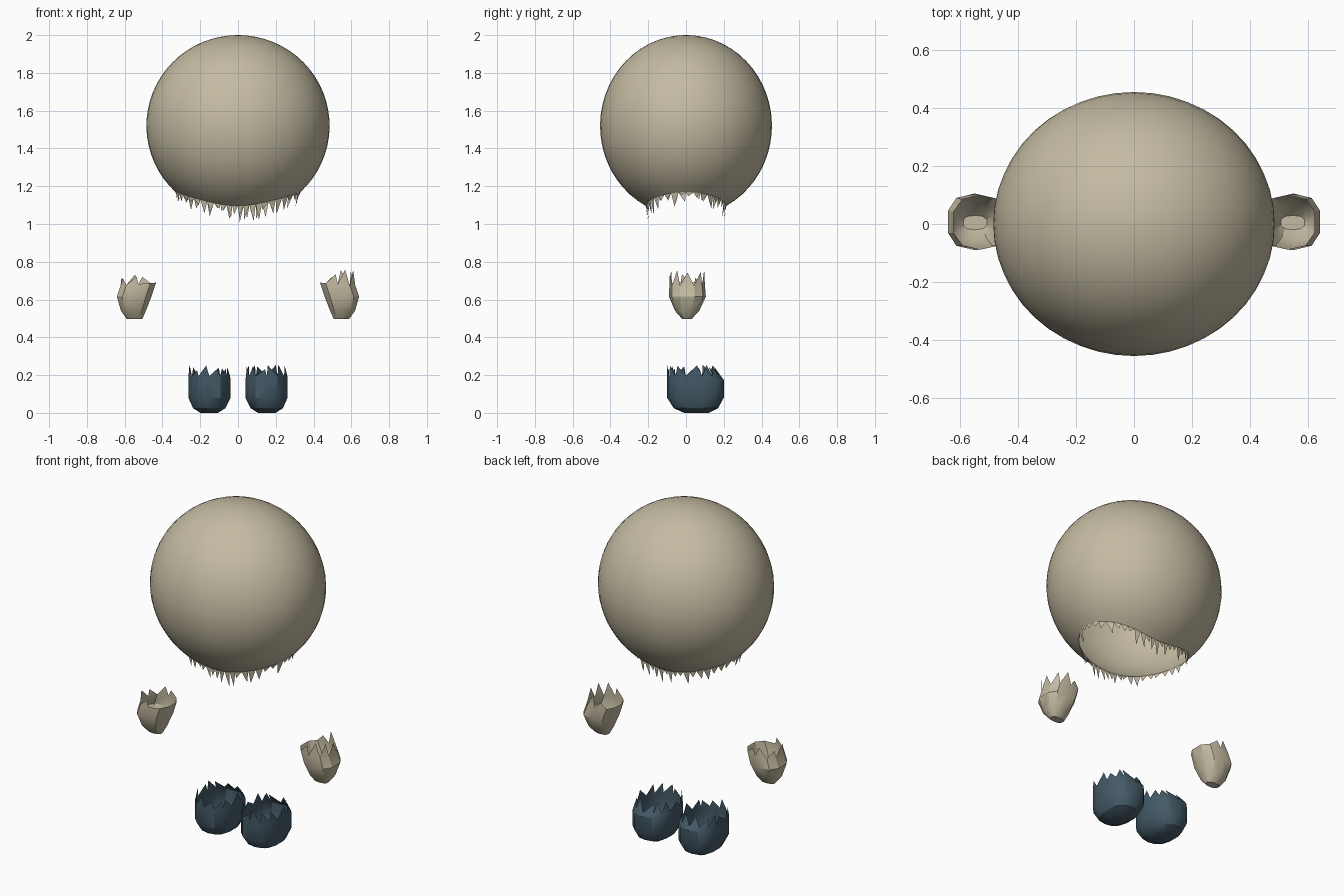
import bpy, bmesh, math, random

if "Cube" in bpy.data.objects:
    bpy.data.objects.remove(bpy.data.objects["Cube"])

random.seed(4)


def material(name, rgb):
    m = bpy.data.materials.new(name)
    m.diffuse_color = (*rgb, 1)
    m.use_nodes = True
    m.node_tree.nodes["Principled BSDF"].inputs["Base Color"].default_value = m.diffuse_color
    return m


SKIN = material("beige skin", (0.552, 0.497, 0.361))
SHOE = material("slate blue shoe", (0.058, 0.102, 0.136))


def torn_shell(name, mat, rings, tip, mirror=1):
    """Open shell: skin the rings, cap the first one, grow a torn spike on each rim edge."""
    bm = bmesh.new()
    loops = [[bm.verts.new((x * mirror, y, z)) for x, y, z in ring] for ring in rings]
    n = len(loops[0])
    bm.faces.new(loops[0])
    for a, b in zip(loops, loops[1:]):
        for i in range(n):
            j = (i + 1) % n
            bm.faces.new((a[i], a[j], b[j], b[i]))
    rim = loops[-1]
    for i in range(n):
        a, b = rim[i], rim[(i + 1) % n]
        p = a.co.lerp(b.co, random.uniform(0.1, 0.9))
        p.x *= mirror
        p = tip(p)
        if p:
            bm.faces.new((a, b, bm.verts.new((p[0] * mirror, p[1], p[2]))))
    bmesh.ops.recalc_face_normals(bm, faces=bm.faces)
    # outward from the closed end, whichever side that is
    cap = min(bm.faces, key=lambda f: (f.calc_center_median() - loops[0][0].co).length)
    outward = loops[0][0].co.z - rim[0].co.z
    if cap.normal.z * outward < 0:
        bmesh.ops.reverse_faces(bm, faces=bm.faces)
    mesh = bpy.data.meshes.new(name)
    bm.to_mesh(mesh)
    bm.free()
    mesh.materials.append(mat)
    obj = bpy.data.objects.new(name, mesh)
    bpy.context.collection.objects.link(obj)
    bpy.ops.object.select_all(action='DESELECT')
    obj.select_set(True)
    bpy.context.view_layer.objects.active = obj
    bpy.ops.object.shade_smooth_by_angle(angle=math.radians(32))
    return obj


def oval(x0, x1, y0, y1, z, n, rise=0.0):
    """Ring filling a box; rise lifts its outer (+x) side."""
    ring = []
    for i in range(n):
        a = 2 * math.pi * (i + 0.5) / n
        c, s = math.cos(a), math.sin(a)
        c, s = [math.copysign(abs(v) ** 0.8, v) for v in (c, s)]
        ring.append(((x0 + x1) / 2 + (x1 - x0) / 2 * c,
                     (y0 + y1) / 2 + (y1 - y0) / 2 * s, z + rise * c))
    return ring


# Head: ellipsoid torn open underneath, the opening reaching higher at the sides
def head_ring(t, n=48):
    ring = []
    for i in range(n):
        a = 2 * math.pi * i / n
        end = math.radians(137 + 15 * math.sin(a) ** 2)
        th = end * t
        ring.append((0.485 * math.sin(th) * math.cos(a),
                     0.455 * math.sin(th) * math.sin(a), 1.52 + 0.48 * math.cos(th)))
    return ring


def head_tip(p):
    side = abs(p.x) / 0.33
    drop = random.uniform(0.02, 0.1) * (1.0 - 0.25 * side)
    k = 1 - 0.6 * drop
    return p.x * k, p.y * k, p.z - drop


torn_shell("head", SKIN, [head_ring(max(k, 0.15) / 24) for k in range(25)], head_tip)


# Hands: small cups leaning inward, torn at the wrist
def hand_tip(p):
    if p.x < 0.48:
        return None
    return p.x, p.y, p.z + random.uniform(0.03, 0.09)


# Feet: rounded cups, torn at the ankle
def foot_tip(p):
    inset = 0.04 * max(0, (p.y - 0.05) / 0.15)
    return p.x, p.y - inset, random.uniform(0.225, 0.255)


for side, mirror in (("left", -1), ("right", 1)):
    hand = [oval(0.505, 0.590, -0.02, 0.03, 0.497, 10),
            oval(0.485, 0.622, -0.058, 0.070, 0.540, 10),
            oval(0.455, 0.645, -0.090, 0.105, 0.615, 10),
            oval(0.430, 0.625, -0.088, 0.100, 0.682, 10, -0.008)]
    torn_shell(side + "_hand", SKIN, hand, hand_tip, mirror)
    foot = [oval(0.105, 0.200, -0.01, 0.12, 0.0, 14),
            oval(0.065, 0.240, -0.065, 0.17, 0.025, 14),
            oval(0.037, 0.265, -0.100, 0.20, 0.080, 14),
            oval(0.037, 0.265, -0.100, 0.20, 0.175, 14),
            oval(0.040, 0.264, -0.100, 0.185, 0.195, 14)]
    torn_shell(side + "_foot", SHOE, foot, foot_tip, mirror)
